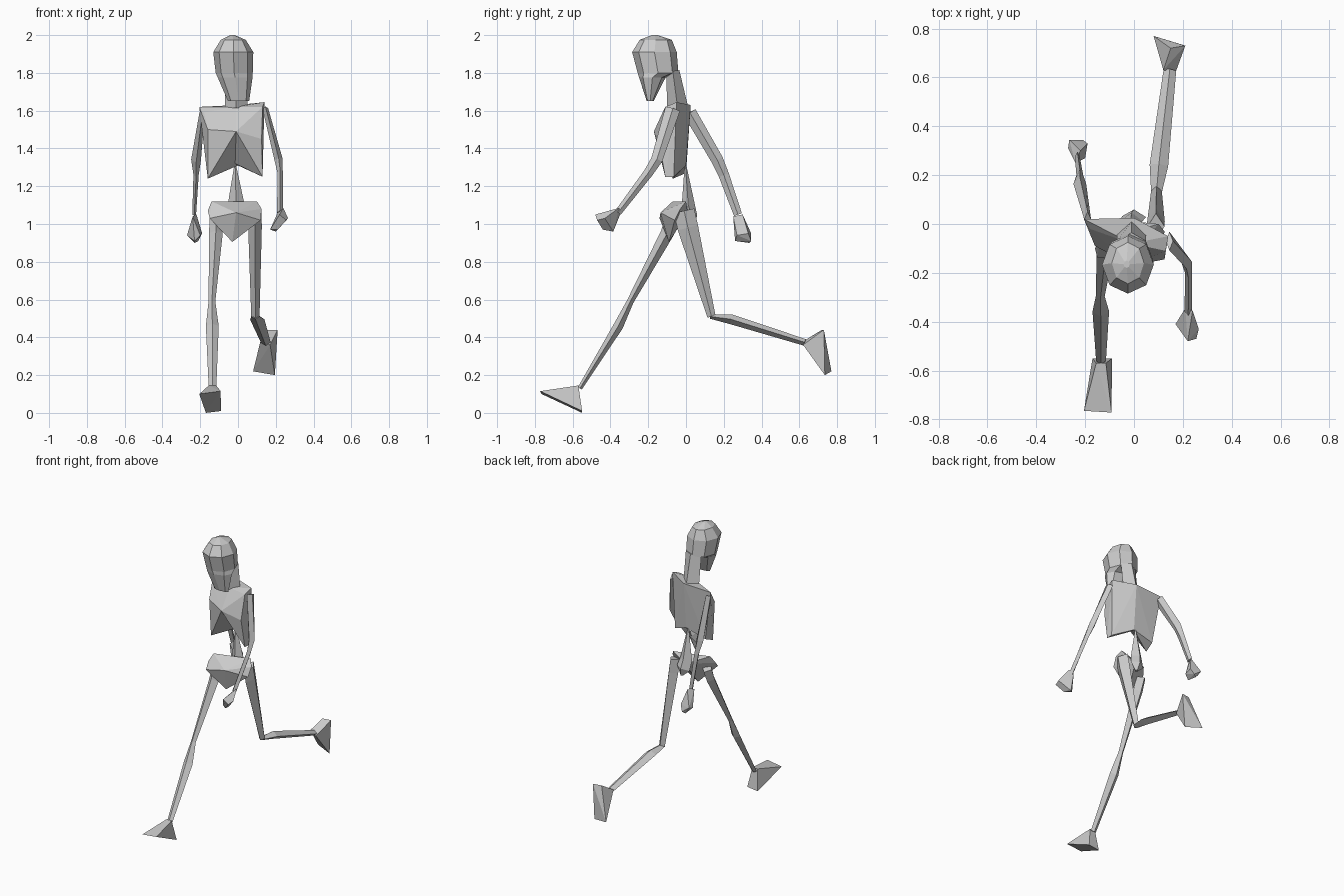
import bpy, bmesh, math
from mathutils import Vector


def finish(name, bm):
    bmesh.ops.recalc_face_normals(bm, faces=bm.faces)
    me = bpy.data.meshes.new(name)
    bm.to_mesh(me)
    bm.free()
    ob = bpy.data.objects.new(name, me)
    bpy.context.collection.objects.link(ob)
    return ob


def hull(bm, pts):
    """Add a faceted convex solid around a few points."""
    vs = [bm.verts.new(p) for p in pts]
    r = bmesh.ops.convex_hull(bm, input=vs)
    junk = {v for v in r["geom_interior"] if isinstance(v, bmesh.types.BMVert)}
    bmesh.ops.delete(bm, geom=list(junk), context="VERTS")


def solid(name, pts):
    bm = bmesh.new()
    hull(bm, pts)
    return finish(name, bm)


def loft(name, rings):
    """Skin equal-sized rings of points and cap both ends."""
    bm = bmesh.new()
    rows = [[bm.verts.new(p) for p in ring] for ring in rings]
    n = len(rows[0])
    for a, b in zip(rows, rows[1:]):
        for i in range(n):
            j = (i + 1) % n
            bm.faces.new((a[i], a[j], b[j], b[i]))
    bm.faces.new(rows[0])
    bm.faces.new(rows[-1])
    return finish(name, bm)


def limb(name, stations):
    """Four-sided limb; each station is x, y, z, half width, half depth."""
    cs = [Vector(s[:3]) for s in stations]
    rings = []
    for i, s in enumerate(stations):
        d = (cs[min(i + 1, len(cs) - 1)] - cs[max(i - 1, 0)]).normalized()
        side = Vector((1, 0, 0))
        side = (side - d * side.dot(d)).normalized()
        dep = d.cross(side)
        rings.append([cs[i] + side * s[3], cs[i] + dep * s[4],
                      cs[i] - side * s[3], cs[i] - dep * s[4]])
    return loft(name, rings)


# Head: eight-sided rings tapering to the chin (x, y, z, half width, half depth)
head = [(-0.03, -0.165, 2.0, 0.012, 0.015), (-0.025, -0.16, 1.975, 0.066, 0.085),
        (-0.025, -0.167, 1.91, 0.106, 0.118), (-0.02, -0.148, 1.80, 0.098, 0.108),
        (-0.015, -0.178, 1.775, 0.092, 0.07), (0.003, -0.19, 1.65, 0.056, 0.018)]
loft("head", [[(x + rx * math.cos(k * math.pi / 4), y + ry * math.sin(k * math.pi / 4), z)
               for k in range(8)] for x, y, z, rx, ry in head])

# Neck
limb("neck", [(-0.01, -0.07, 1.81, 0.06, 0.035), (-0.01, -0.045, 1.62, 0.06, 0.055)])

# Chest: two twisted halves meeting along the breastbone and spine
middle = [(0.0, 0.025, 1.63), (-0.01, -0.08, 1.62), (-0.01, -0.17, 1.49),
          (-0.015, -0.03, 1.32), (0.0, 0.0, 1.31)]
left = [(-0.205, 0.02, 1.62), (-0.18, -0.02, 1.59), (-0.16, -0.09, 1.5),
        (-0.16, -0.07, 1.24), (-0.15, 0.0, 1.27)]
right = [(0.14, -0.05, 1.645), (0.13, -0.11, 1.62), (0.125, -0.145, 1.45),
         (0.13, -0.11, 1.25), (0.13, -0.065, 1.25)]
bm = bmesh.new()
hull(bm, middle + left)
hull(bm, middle + right)
inner = [f for f in bm.faces
         if all(any((v.co - Vector(m)).length < 1e-4 for m in middle) for v in f.verts)]
bmesh.ops.delete(bm, geom=inner, context="FACES")
bmesh.ops.remove_doubles(bm, verts=bm.verts, dist=1e-4)
finish("chest", bm)

# Waist spike and pelvis
limb("waist", [(-0.015, -0.003, 1.315, 0.004, 0.004), (-0.01, 0.012, 1.10, 0.045, 0.035),
               (0.0, 0.03, 1.04, 0.05, 0.03), (0.01, 0.035, 0.99, 0.01, 0.01)])
solid("pelvis", [(-0.14, -0.07, 1.12), (0.1, 0.0, 1.12), (0.125, -0.03, 1.08),
                 (0.12, -0.06, 1.02), (-0.03, -0.09, 0.905), (-0.15, -0.14, 1.03),
                 (-0.16, -0.1, 1.07), (-0.01, -0.135, 1.06), (0.0, 0.01, 1.06)])

# Arms
limb("forward_arm", [(0.145, -0.07, 1.61, 0.015, 0.04), (0.215, -0.155, 1.34, 0.022, 0.03),
                     (0.223, -0.2, 1.27, 0.014, 0.025), (0.222, -0.36, 1.06, 0.015, 0.018)])
limb("rear_arm", [(-0.19, 0.02, 1.59, 0.014, 0.035), (-0.222, 0.165, 1.34, 0.026, 0.032),
                  (-0.222, 0.2, 1.26, 0.014, 0.028), (-0.232, 0.275, 1.05, 0.01, 0.022)])

# Hands
solid("forward_hand", [(0.21, -0.345, 1.06), (0.24, -0.355, 1.085), (0.17, -0.41, 0.97),
                       (0.2, -0.385, 0.96), (0.265, -0.43, 1.03), (0.22, -0.48, 1.05),
                       (0.255, -0.47, 1.02), (0.21, -0.44, 0.97)])
solid("rear_hand", [(-0.24, 0.25, 1.04), (-0.22, 0.3, 1.05), (-0.27, 0.31, 0.94),
                    (-0.19, 0.33, 0.95), (-0.23, 0.26, 0.91), (-0.2, 0.27, 0.94),
                    (-0.265, 0.345, 0.95), (-0.21, 0.345, 0.91), (-0.23, 0.335, 0.9)])

# Legs
limb("rear_leg_thigh", [(0.09, -0.01, 1.07, 0.035, 0.055), (0.09, 0.01, 0.98, 0.036, 0.055),
                        (0.092, 0.135, 0.51, 0.022, 0.022)])
limb("rear_leg_shin", [(0.092, 0.13, 0.51, 0.022, 0.012), (0.102, 0.24, 0.495, 0.038, 0.026),
                       (0.147, 0.63, 0.373, 0.026, 0.018)])
limb("forward_leg", [(-0.115, -0.07, 1.03, 0.036, 0.04), (-0.117, -0.1, 0.95, 0.036, 0.035),
                     (-0.138, -0.295, 0.59, 0.018, 0.018), (-0.136, -0.358, 0.46, 0.034, 0.026),
                     (-0.135, -0.562, 0.13, 0.02, 0.012)])

# Feet: ankle, heel and toe edges
solid("rear_foot", [(0.12, 0.63, 0.385), (0.17, 0.62, 0.36), (0.15, 0.72, 0.44),
                    (0.21, 0.73, 0.44), (0.08, 0.77, 0.22), (0.195, 0.735, 0.2)])
solid("forward_foot", [(-0.155, -0.57, 0.145), (-0.115, -0.57, 0.145), (-0.17, -0.55, 0.0),
                       (-0.09, -0.55, 0.01), (-0.205, -0.765, 0.1), (-0.092, -0.772, 0.115)])
